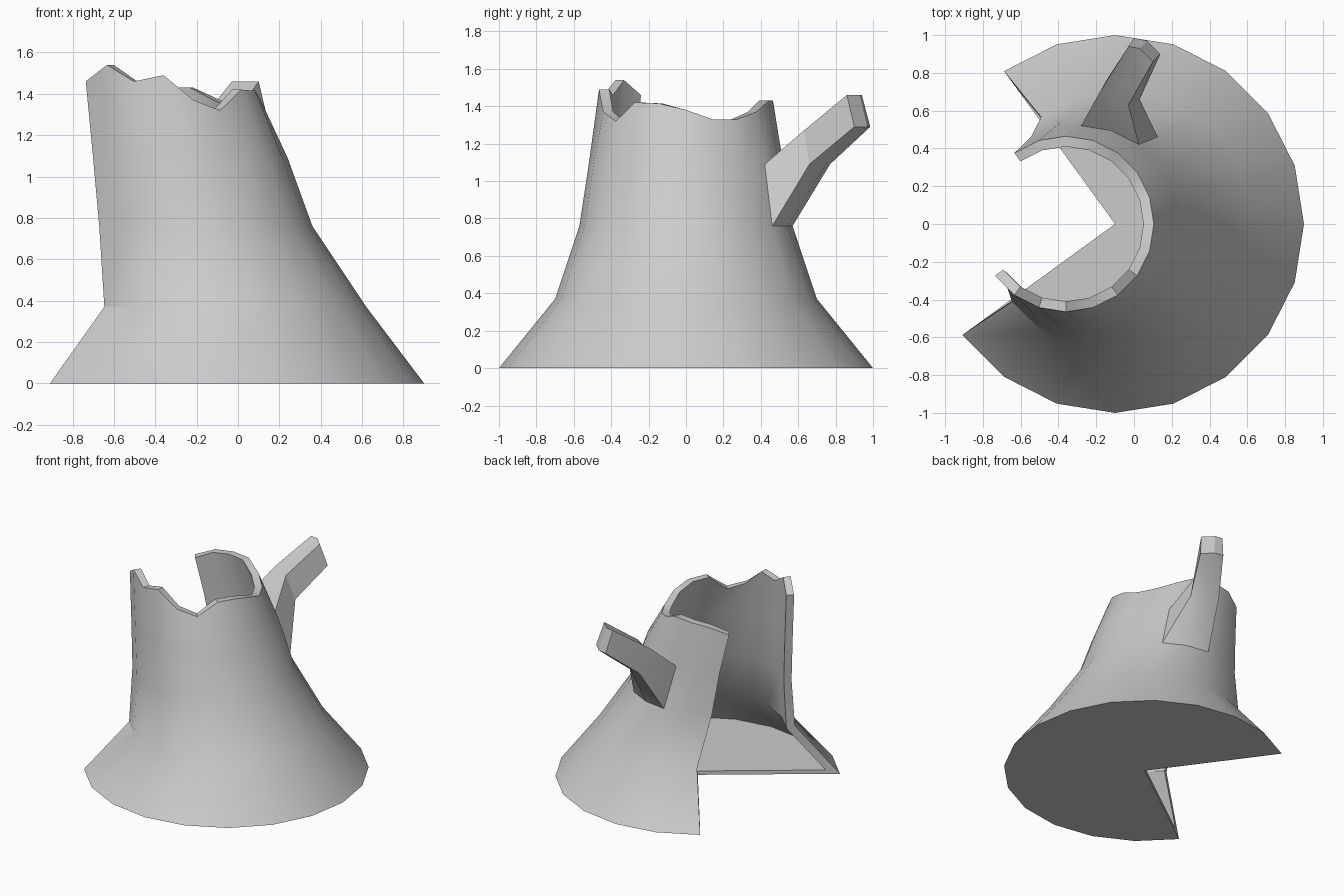
import bpy, bmesh
from math import cos, sin, radians

if "Cube" in bpy.data.objects:
    bpy.data.objects.remove(bpy.data.objects["Cube"])

ANGLES = [radians(-144 + 18 * i) for i in range(16)]   # open wedge at the back left
# (centre x, radius, z) rings of the trunk, bottom to top
OUTER = [(-0.10, 1.00, 0), (-0.08, 0.70, 0.37), (-0.21, 0.57, 0.76),
         (-0.28, 0.52, 1.09), (-0.36, 0.465, None)]
INNER = [(-0.10, 0.90, 0.03), (-0.08, 0.64, 0.35), (-0.21, 0.515, 0.75),
         (-0.28, 0.465, 1.08), (-0.36, 0.41, None)]
# jagged rim height at each angle
RIM = [1.46, 1.54, 1.46, 1.49, 1.37, 1.32, 1.42, 1.415,
       1.38, 1.33, 1.33, 1.37, 1.43, 1.43, 1.42, 1.37]


def point(ring, i):
    cx, r, z = ring
    return (cx + r * cos(ANGLES[i]), r * sin(ANGLES[i]), RIM[i] if z is None else z)


def finish(bm, name):
    bmesh.ops.recalc_face_normals(bm, faces=bm.faces)
    mesh = bpy.data.meshes.new(name)
    bm.to_mesh(mesh)
    bm.free()
    obj = bpy.data.objects.new(name, mesh)
    bpy.context.collection.objects.link(obj)
    bpy.ops.object.select_all(action='DESELECT')
    obj.select_set(True)
    bpy.context.view_layer.objects.active = obj
    bpy.ops.object.shade_smooth_by_angle(angle=radians(30))
    return obj


# Hollow trunk: each column runs up the outside and down the inside
bm = bmesh.new()
n = len(OUTER)
base_tip = bm.verts.new((-0.1, 0, 0))
floor_tip = bm.verts.new((-0.1, 0, 0.03))
cols = [[bm.verts.new(point(r, i)) for r in OUTER + INNER[::-1]]
        for i in range(len(ANGLES))]
BRANCH_COLS = (11, 12)                                  # faces replaced by the branch
for i, (a, b) in enumerate(zip(cols, cols[1:])):
    for k in range(2 * n - 1):
        if not (k == 2 and i in BRANCH_COLS):
            bm.faces.new((a[k], b[k], b[k + 1], a[k + 1]))
# underside, floor and cut ends
bm.faces.new([base_tip] + [c[0] for c in cols])
bm.faces.new([floor_tip] + [c[-1] for c in cols])
for c in (cols[0], cols[-1]):
    for k in range(n - 1):
        bm.faces.new((c[k], c[k + 1], c[-2 - k], c[-1 - k]))
    bm.faces.new((base_tip, c[0], c[-1], floor_tip))
finish(bm, "stump")

# Broken branch: three loops growing out of the trunk wall
root = [point(OUTER[3], i) for i in (11, 12, 13)] + [point(OUTER[2], i) for i in (13, 12, 11)]
middle = [(-0.03, 0.63, 1.27), (-0.10, 0.69, 1.27), (-0.18, 0.70, 1.27),
          (-0.14, 0.77, 1.09), (-0.05, 0.75, 1.09), (0.03, 0.66, 1.09)]
tip = [(0.10, 0.86, 1.46), (0.03, 0.93, 1.46), (-0.03, 0.94, 1.46),
       (0.00, 0.985, 1.29), (0.07, 0.97, 1.29), (0.14, 0.90, 1.29)]
bm = bmesh.new()
loops = [[bm.verts.new(p) for p in loop] for loop in (root, middle, tip)]
for a, b in zip(loops, loops[1:]):
    for k in range(6):
        j = (k + 1) % 6
        bm.faces.new((a[k], a[j], b[j], b[k]))
t = loops[-1]
bm.faces.new((t[0], t[1], t[4], t[5]))
bm.faces.new((t[1], t[2], t[3], t[4]))
finish(bm, "branch")
